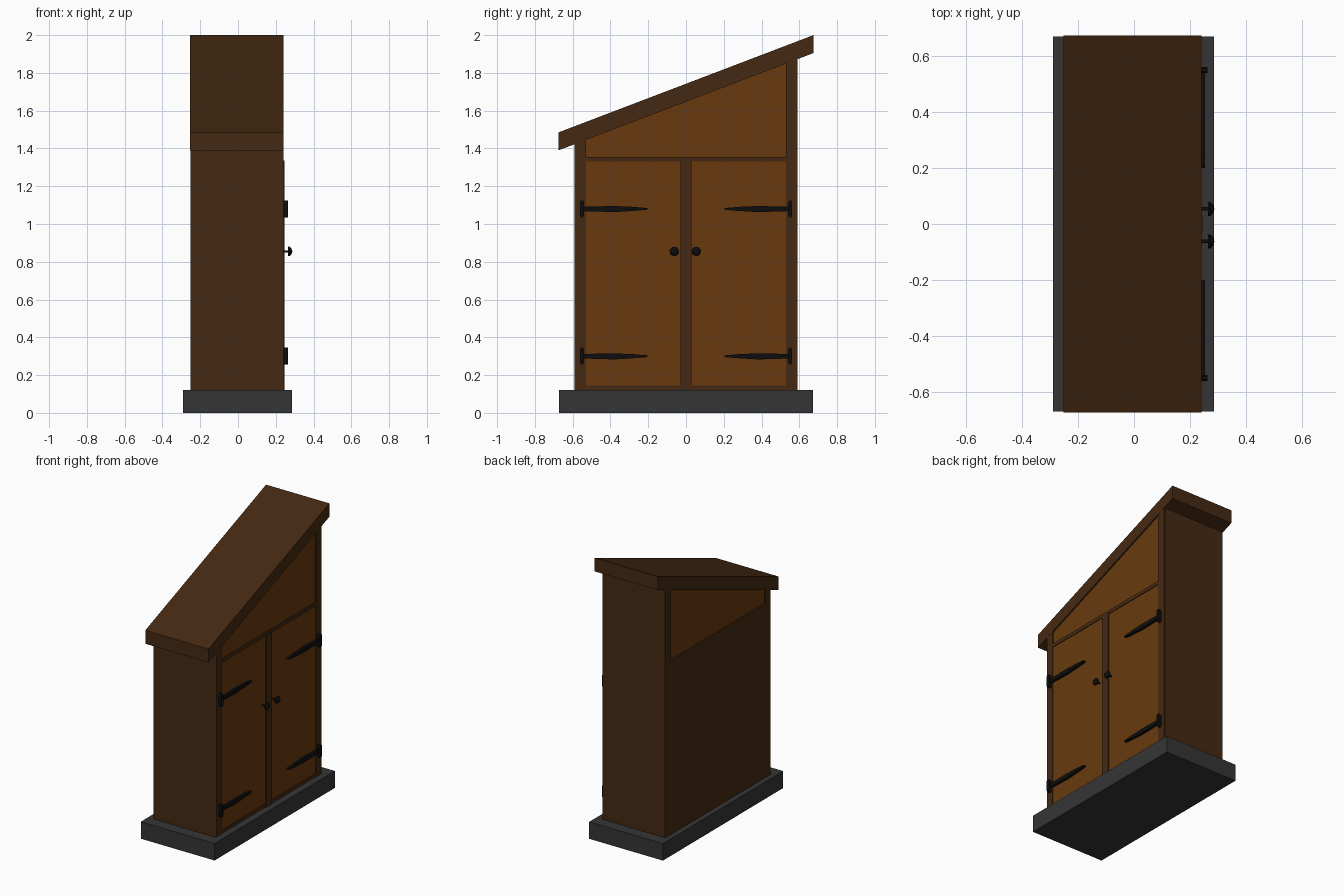
import bpy, bmesh, math

if "Cube" in bpy.data.objects:
    bpy.data.objects.remove(bpy.data.objects["Cube"])


def material(name, rgb):
    m = bpy.data.materials.new(name)
    m.diffuse_color = (*rgb, 1)
    m.use_nodes = True
    m.node_tree.nodes["Principled BSDF"].inputs["Base Color"].default_value = m.diffuse_color
    return m


DARK = material("dark_wood", (0.06, 0.022, 0.006))
LIGHT = material("light_wood", (0.14, 0.042, 0.004))
STONE = material("dark_stone", (0.036, 0.036, 0.036))
IRON = material("black_iron", (0.004, 0.004, 0.004))


def finish(name, bm, mat):
    bmesh.ops.recalc_face_normals(bm, faces=bm.faces[:])
    me = bpy.data.meshes.new(name)
    bm.to_mesh(me)
    bm.free()
    ob = bpy.data.objects.new(name, me)
    me.materials.append(mat)
    bpy.context.collection.objects.link(ob)
    return ob


def prism(name, profile, x0, x1, mat):
    """Extrude a (y, z) outline from x0 to x1."""
    bm = bmesh.new()
    face = bm.faces.new([bm.verts.new((x0, y, z)) for y, z in profile])
    ext = bmesh.ops.extrude_face_region(bm, geom=[face])["geom"]
    verts = [g for g in ext if isinstance(g, bmesh.types.BMVert)]
    bmesh.ops.translate(bm, verts=verts, vec=(x1 - x0, 0, 0))
    return finish(name, bm, mat)


def box(name, x0, x1, y0, y1, z0, z1, mat):
    return prism(name, [(y0, z0), (y1, z0), (y1, z1), (y0, z1)], x0, x1, mat)


def eave(y):
    """Height of the roof underside."""
    return 1.39 + 0.515 * (y + 0.675) / 1.35


def under_roof(name, x0, x1, y0, y1, z0, mat):
    """Upright board whose top follows the roof slope."""
    return prism(name, [(y0, z0), (y1, z0), (y1, eave(y1) + 0.01), (y0, eave(y0) + 0.01)], x0, x1, mat)


# Plinth and sloping roof
box("plinth", -0.29, 0.287, -0.672, 0.672, 0, 0.12, STONE)
prism("roof", [(-0.675, 1.39), (0.675, 1.905), (0.675, 2.0), (-0.675, 1.485)], -0.253, 0.242, DARK)

# Corner posts, side walls and gable panels
for side, s in (("left", -1), ("right", 1)):
    ya, yb = sorted((s * 0.53, s * 0.587))
    under_roof(f"front_post_{side}", 0.19, 0.241, ya, yb, 0.12, DARK)
    under_roof(f"back_post_{side}", -0.252, -0.2, ya, yb, 0.12, DARK)
    ya, yb = sorted((s * 0.56, s * 0.591))
    under_roof(f"side_wall_{side}", -0.249, 0.236, ya, yb, 0.12, DARK)
under_roof("front_gable_panel", 0.205, 0.232, -0.535, 0.535, 1.34, LIGHT)
under_roof("back_gable_panel", -0.242, -0.215, -0.535, 0.535, 1.34, LIGHT)

# Back boards and front rails
box("back_wall", -0.252, -0.222, -0.535, 0.535, 0.12, 1.35, DARK)
box("top_rail", 0.2, 0.241, -0.535, 0.535, 1.33, 1.355, DARK)
box("bottom_rail", 0.2, 0.238, -0.535, 0.535, 0.12, 0.145, DARK)
box("centre_post", 0.2, 0.245, -0.03, 0.03, 0.12, 1.335, DARK)


def knob(name, y, z):
    bm = bmesh.new()
    outline = [(0.23, 0.0), (0.23, 0.006), (0.265, 0.006), (0.265, 0.025),
               (0.273, 0.025), (0.283, 0.016), (0.288, 0.0)]
    vs = [bm.verts.new((x, y, z + r)) for x, r in outline]
    es = [bm.edges.new(p) for p in zip(vs, vs[1:])]
    bmesh.ops.spin(bm, geom=vs + es, cent=(0, y, z), axis=(1, 0, 0),
                   angle=2 * math.pi, steps=12, use_duplicate=False)
    bmesh.ops.remove_doubles(bm, verts=bm.verts[:], dist=0.0005)
    return finish(name, bm, IRON)


# Doors with hinges and knobs
for side, s in (("left", -1), ("right", 1)):
    ya, yb = sorted((s * 0.028, s * 0.532))
    box(f"door_{side}", 0.205, 0.236, ya, yb, 0.143, 1.332, LIGHT)
    knob(f"knob_{side}", -0.062 if s < 0 else 0.054, 0.855)
    for level, z in (("lower", 0.3), ("upper", 1.08)):
        plate = [(0.541, -0.035), (0.546, -0.045), (0.557, -0.045), (0.562, -0.035),
                 (0.562, 0.035), (0.557, 0.045), (0.546, 0.045), (0.541, 0.035)]
        strap = [(0.545, -0.012), (0.38, -0.017), (0.28, -0.011), (0.21, -0.005), (0.2, 0),
                 (0.21, 0.005), (0.28, 0.011), (0.38, 0.015), (0.545, 0.012)]
        prism(f"hinge_plate_{level}_{side}", [(s * y, z + h) for y, h in plate], 0.236, 0.264, IRON)
        prism(f"hinge_strap_{level}_{side}", [(s * y, z + h) for y, h in strap], 0.232, 0.254, IRON)
